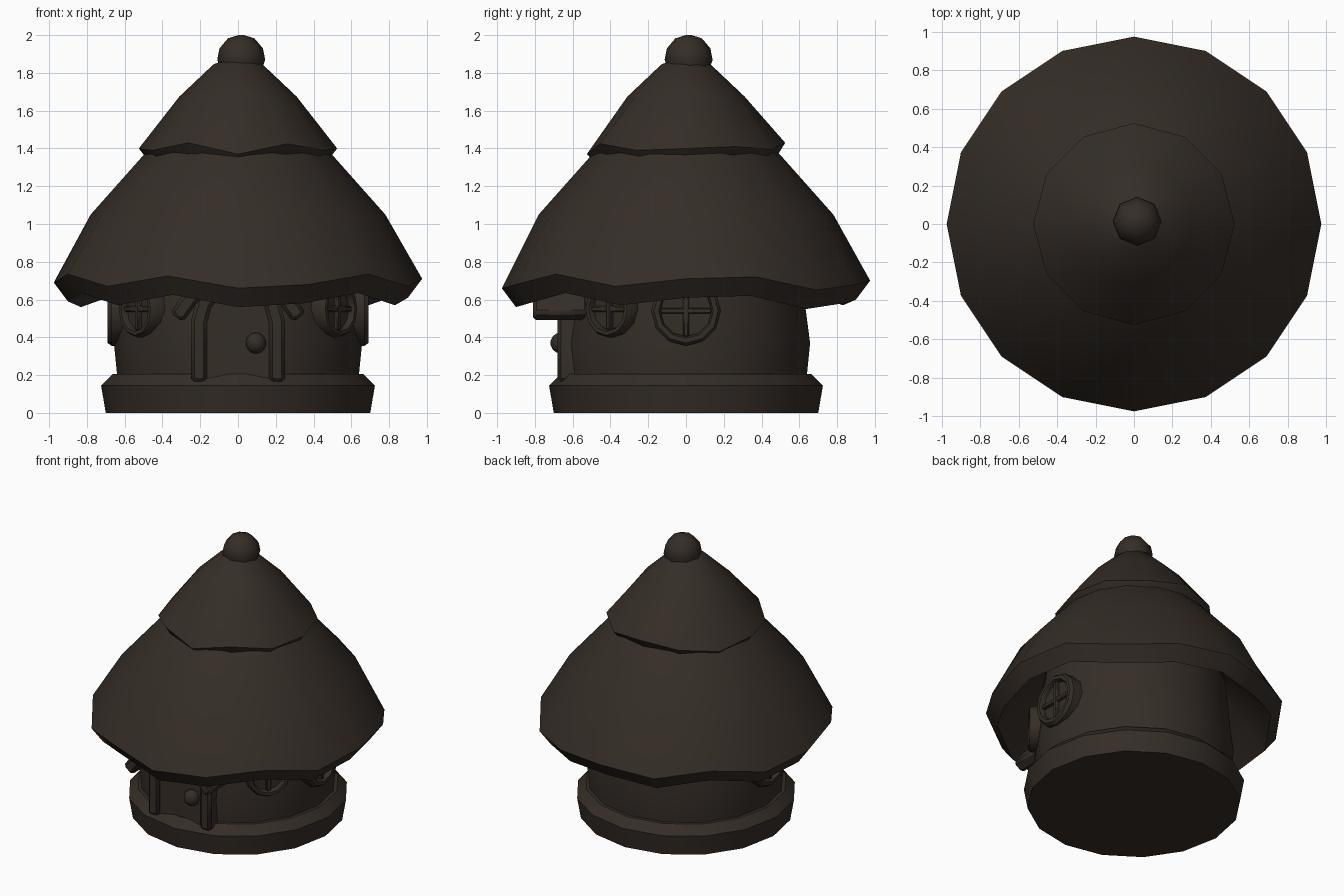
import bpy, bmesh
from math import sin, cos, pi, radians
from mathutils import Matrix, Vector

if "Cube" in bpy.data.objects:
    bpy.data.objects.remove(bpy.data.objects["Cube"])

brown = bpy.data.materials.new("dark_brown")
brown.diffuse_color = (0.035, 0.026, 0.02, 1)
brown.use_nodes = True
brown.node_tree.nodes["Principled BSDF"].inputs["Base Color"].default_value = brown.diffuse_color


def finish(name, bm, bevel=0, matrix=None, angle=35):
    bmesh.ops.recalc_face_normals(bm, faces=bm.faces)
    if matrix:
        bm.transform(matrix)
    me = bpy.data.meshes.new(name)
    bm.to_mesh(me)
    bm.free()
    ob = bpy.data.objects.new(name, me)
    bpy.context.collection.objects.link(ob)
    me.materials.append(brown)
    bpy.ops.object.select_all(action='DESELECT')
    ob.select_set(True)
    bpy.context.view_layer.objects.active = ob
    bpy.ops.object.shade_smooth_by_angle(angle=radians(angle))
    if bevel:
        m = ob.modifiers.new("bevel", 'BEVEL')
        m.width, m.segments = bevel, 1
    return ob


def lathe(name, profile, sides, wave=None, loop=False, matrix=None, angle=35):
    """Spin (radius, height, wave weight) points around z."""
    bm = bmesh.new()
    rings = []
    for p in profile:
        w = p[2] if len(p) > 2 else 0
        rings.append([bm.verts.new((p[0] * cos(2 * pi * k / sides), p[0] * sin(2 * pi * k / sides),
                                    p[1] + (w * wave[k] if w else 0))) for k in range(sides)])
    pairs = list(zip(rings, rings[1:])) + ([(rings[-1], rings[0])] if loop else [])
    for a, b in pairs:
        for k in range(sides):
            j = (k + 1) % sides
            bm.faces.new((a[k], a[j], b[j], b[k]))
    if not loop:
        bm.faces.new(rings[0])
        bm.faces.new(rings[-1])
    return finish(name, bm, matrix=matrix, angle=angle)


def strip(name, half, width, y0, y1, bevel):
    """Sweep a rectangle along a mirrored path in the xz plane."""
    path = [Vector(p) for p in half] + [Vector((-x, z)) for x, z in half[-2::-1]]
    bm = bmesh.new()
    rings = []
    for i, p in enumerate(path):
        a = (p - path[i - 1]).normalized() if i else (path[1] - p).normalized()
        b = (path[i + 1] - p).normalized() if i < len(path) - 1 else a
        t = (a + b).normalized()
        n = Vector((-t.y, t.x)) * (width / 2 / max(t.dot(a), 0.5))
        rings.append([bm.verts.new((q.x, y, q.y)) for q, y in
                      ((p + n, y0), (p - n, y0), (p - n, y1), (p + n, y1))])
    for a, b in zip(rings, rings[1:]):
        for k in range(4):
            j = (k + 1) % 4
            bm.faces.new((a[k], a[j], b[j], b[k]))
    bm.faces.new(rings[0])
    bm.faces.new(rings[-1])
    return finish(name, bm, bevel)


def box(name, size, matrix):
    bm = bmesh.new()
    bmesh.ops.create_cube(bm, size=1)
    bmesh.ops.scale(bm, vec=size, verts=bm.verts)
    return finish(name, bm, 0.006, matrix)


# Stone base and slightly bulging wall
lathe("base", [(0.70, 0), (0.725, 0.145), (0.665, 0.205), (0.6, 0.205)], 16)
lathe("wall", [(0.635, 0.15), (0.657, 0.37), (0.632, 0.56), (0.6, 0.9)], 16)

# Two wavy thatch tiers
wave_low = [.71, .72, .65, .68, .70, .67, .73, .66, .69, .735, .67, .725, .66, .68, .735, .67]
wave_low = [w - 0.69 for w in wave_low]
lathe("lower_roof", [(0.60, 0.92), (0.78, 0.74, .5), (0.90, 0.59, 1), (0.975, 0.69, 1),
                     (0.78, 1.05), (0.50, 1.365), (0.3, 1.55)], 16, wave_low)
wave_up = [0, .01, -.005, .03, 0, -.03, 0, -.01, .03, -.03, .025, -.01]
lathe("upper_roof", [(0.42, 1.42), (0.49, 1.355, .6), (0.525, 1.40, 1), (0.31, 1.675),
                     (0.13, 1.845), (0.06, 1.87)], 12, wave_up)
lathe("roof_knob", [(0.11, 1.82), (0.127, 1.87), (0.115, 1.93), (0.07, 1.983), (0.015, 2.0)], 8,
      matrix=Matrix.Translation((0.017, 0.014, 0)), angle=50)

# Arched door, frame, handle and hood
arch = [(-0.207, 0.165), (-0.207, 0.48), (-0.18, 0.58), (-0.11, 0.66), (0, 0.69)]
bm = bmesh.new()
outline = arch + [(-x, z) for x, z in arch[-2::-1]]
front = bm.faces.new([bm.verts.new((x, -0.655, z)) for x, z in outline])
ext = bmesh.ops.extrude_face_region(bm, geom=[front], use_keep_orig=True)
bmesh.ops.translate(bm, vec=(0, 0.1, 0),
                    verts=[v for v in ext["geom"] if isinstance(v, bmesh.types.BMVert)])
finish("door", bm)
strip("door_frame", arch, 0.085, -0.68, -0.56, 0.018)
strip("door_hood", [(-0.325, 0.505), (-0.25, 0.61), (-0.14, 0.70), (0, 0.735)], 0.085, -0.81, -0.52, 0.018)
bm = bmesh.new()
bmesh.ops.create_uvsphere(bm, u_segments=10, v_segments=7, radius=0.056)
finish("door_handle", bm, matrix=Matrix.Translation((0.095, -0.662, 0.37)), angle=50)

# Round windows with cross bars
for name, ang, s, z in (("right", 0, 1, 0.54), ("left", 180, 1, 0.54),
                        ("front_right", -37.6, 0.82, 0.55), ("front_left", 217.6, 0.82, 0.55)):
    m = (Matrix.Rotation(radians(ang), 4, 'Z') @ Matrix.Translation((0.66, 0, z))
         @ Matrix.Rotation(pi / 2, 4, 'Y'))
    lathe(name + "_window_frame", [(0.185 * s, -0.08), (0.185 * s, 0.01), (0.17 * s, 0.03),
                                   (0.145 * s, 0.03), (0.135 * s, 0.01), (0.135 * s, -0.08)],
          12, loop=True, matrix=m)
    lathe(name + "_window_pane", [(0.14 * s, -0.06), (0.14 * s, -0.005)], 12, matrix=m)
    box(name + "_window_bar_upright", (0.27 * s, 0.03, 0.04), m)
    box(name + "_window_bar_level", (0.03, 0.27 * s, 0.036), m)
